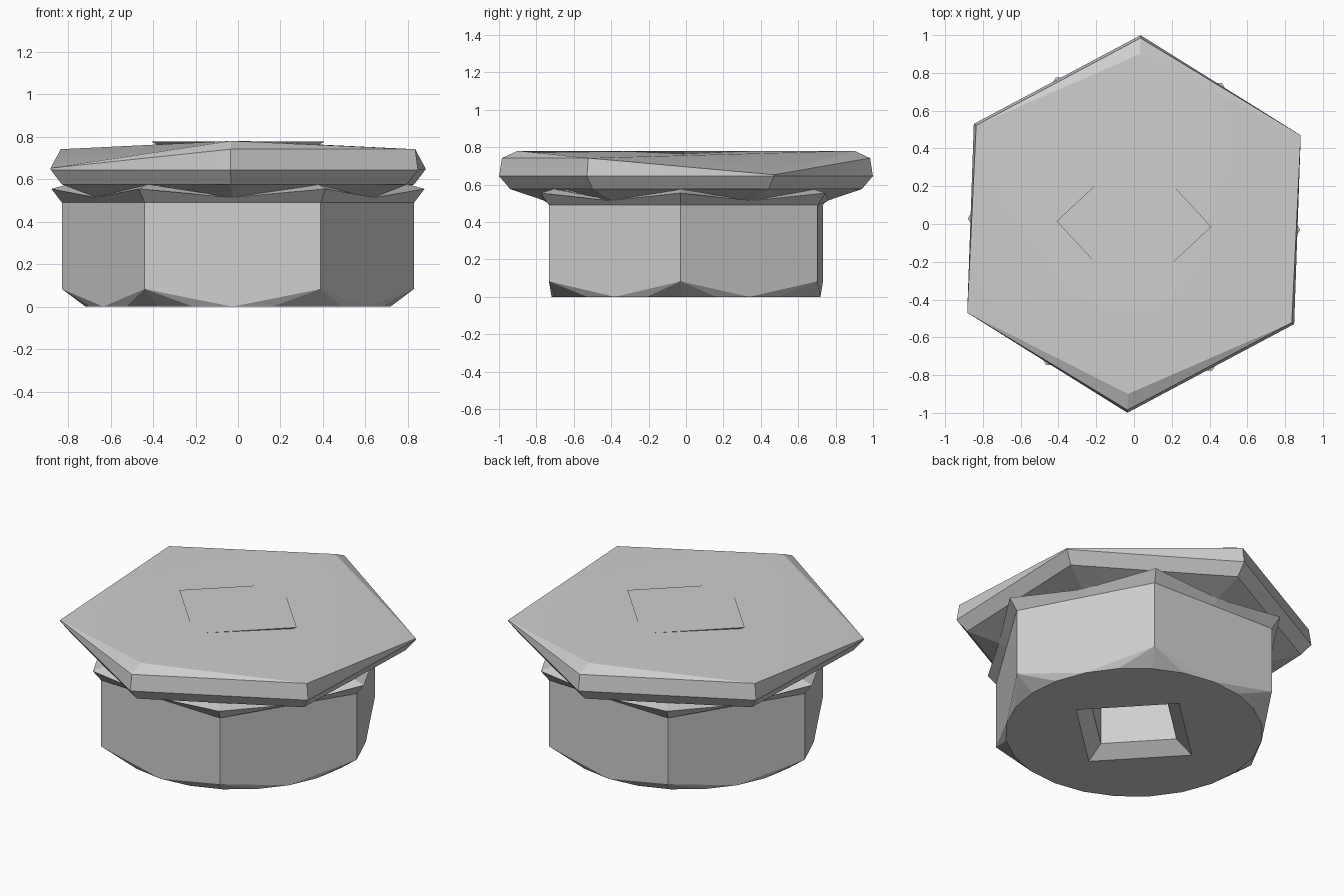
import bpy, bmesh
from math import cos, sin, radians

cube = bpy.data.objects.get("Cube")
if cube:
    bpy.data.objects.remove(cube)

steel = bpy.data.materials.new("plain_grey")
steel.use_nodes = True
grey = (0.62, 0.62, 0.62, 1)
steel.diffuse_color = grey
steel.node_tree.nodes["Principled BSDF"].inputs["Base Color"].default_value = grey

TWIST = -2  # whole part is turned slightly about z


def vert(bm, r, angle, z):
    a = radians(angle + TWIST)
    return bm.verts.new((r * cos(a), r * sin(a), z))


def ring(bm, n, r, z, start=0):
    """Closed loop; r and z may be lists that repeat around the loop."""
    rs = r if isinstance(r, (list, tuple)) else [r]
    zs = z if isinstance(z, (list, tuple)) else [z]
    return [vert(bm, rs[i % len(rs)], start + 360 * i / n, zs[i % len(zs)])
            for i in range(n)]


def bridge(bm, low, high):
    n = len(low)
    for i in range(n):
        j = (i + 1) % n
        bm.faces.new((low[i], low[j], high[j], high[i]))


def finish(bm, name):
    bmesh.ops.recalc_face_normals(bm, faces=bm.faces)
    mesh = bpy.data.meshes.new(name)
    bm.to_mesh(mesh)
    bm.free()
    mesh.materials.append(steel)
    obj = bpy.data.objects.new(name, mesh)
    bpy.context.collection.objects.link(obj)
    return obj


# Hexagonal body with rounded lower chamfer, flared collar and square socket
bm = bmesh.new()
base = ring(bm, 24, 0.719, 0)
corners = ring(bm, 6, 0.83, 0.083)
top = ring(bm, 12, (0.83, 0.719), 0.49)
for k in range(6):
    n = (k + 1) % 6
    mid = base[4 * k + 2]
    bm.faces.new((corners[k], mid, corners[n], top[2 * n], top[2 * k + 1], top[2 * k]))
    for s in range(-2, 2):
        bm.faces.new((corners[k], base[(4 * k + s) % 24], base[(4 * k + s + 1) % 24]))
lip = ring(bm, 12, (0.88, 0.762), (0.555, 0.515))
bridge(bm, top, lip)
bridge(bm, lip, ring(bm, 12, (0.80, 0.72), (0.577, 0.515)))
mouth = ring(bm, 4, 0.41, 0)
throat = ring(bm, 4, 0.30, 0.065)
floor = ring(bm, 4, 0.30, 0.715)
for k in range(4):
    arc = [base[(6 * k + s) % 24] for s in range(7)]
    bm.faces.new(arc + [mouth[(k + 1) % 4], mouth[k]])
bridge(bm, mouth, throat)
bridge(bm, throat, floor)
bm.faces.new(floor)
finish(bm, "hex_body")

# Hexagonal cap: sloped underside, widest band, and two corners pinched down
bm = bmesh.new()
inner = ring(bm, 12, (0.73, 0.72), (0.505, 0.573), 30)
under = ring(bm, 12, (0.94, 0.814), 0.576, 30)
bridge(bm, inner, under)
band = ring(bm, 6, 1.0, 0.645, 30)
rim = ring(bm, 6, (1.0, 0.985, 0.985), (0.653, 0.742, 0.742), 30)
for k in range(6):
    n = (k + 1) % 6
    bm.faces.new((under[2 * k], under[2 * k + 1], under[2 * n], band[n], band[k]))
    # split each warped band face from its raised corner
    a, b, c, d = band[k], band[n], rim[n], rim[k]
    if k % 3 == 2:
        bm.faces.new((a, b, d))
        bm.faces.new((b, c, d))
    else:
        bm.faces.new((a, b, c))
        bm.faces.new((a, c, d))

# Shallow roof with a ridge running front to back
back = vert(bm, 0.90, 90, 0.781)
front = vert(bm, 0.90, 270, 0.781)
for near, far, s in ((back, front, 0), (front, back, 3)):
    right, tip, left, nxt = (rim[(s + i) % 6] for i in range(4))
    bm.faces.new((near, right, tip))
    bm.faces.new((near, tip, left))
    bm.faces.new((near, left, far))
    bm.faces.new((far, left, nxt))
cap = finish(bm, "hex_cap")

# Square tapered plate that just breaks through the roof
bm = bmesh.new()
low = ring(bm, 4, 0.30, 0.717)
high = ring(bm, 4, 0.41, 0.779)
bridge(bm, low, high)
bm.faces.new(low)
bm.faces.new(high)
finish(bm, "square_top_plate")

# Soft shading on the shallow roof only
bpy.ops.object.select_all(action="DESELECT")
cap.select_set(True)
bpy.context.view_layer.objects.active = cap
bpy.ops.object.shade_smooth_by_angle(angle=radians(20))
